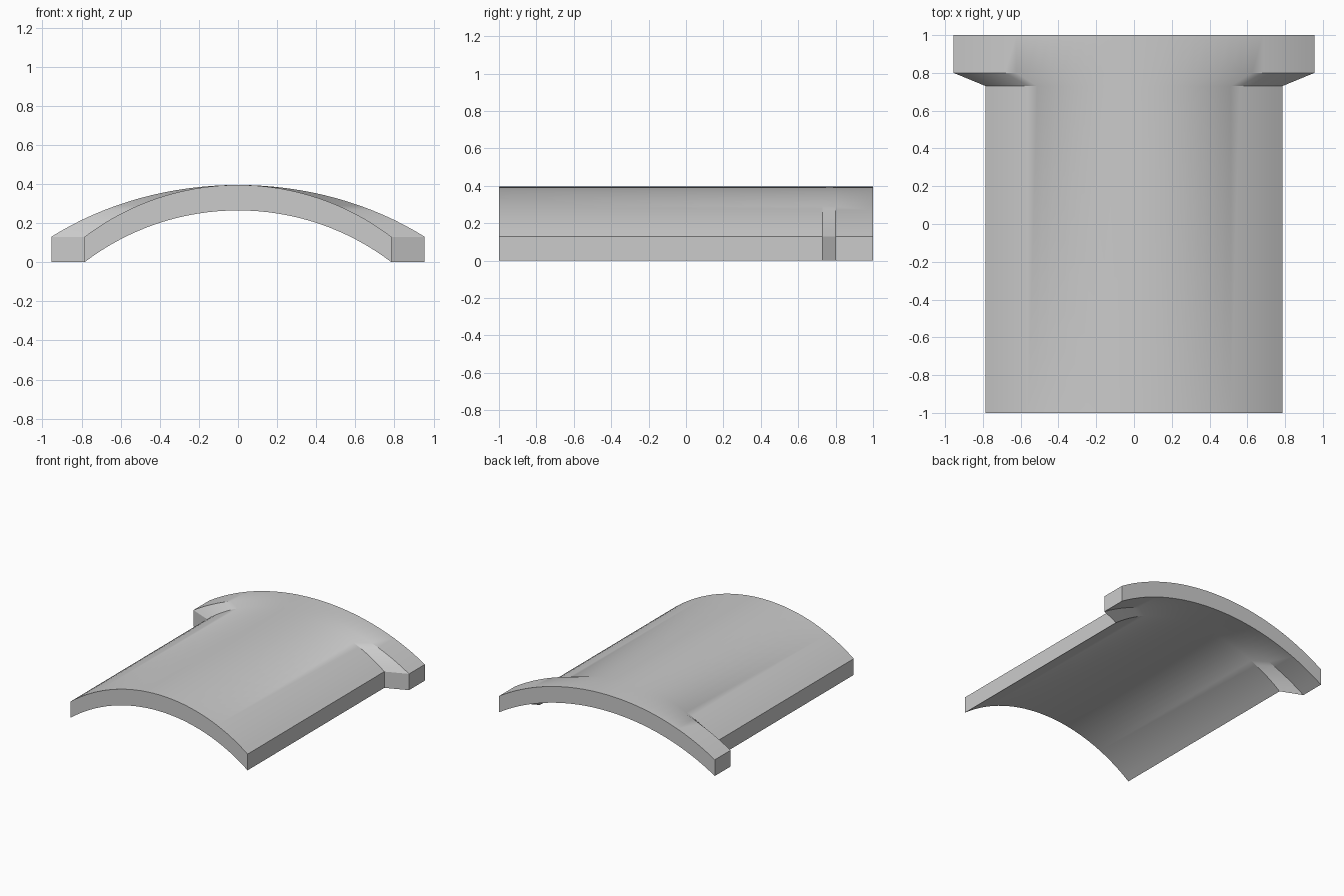
import bpy, bmesh, math

cube = bpy.data.objects.get("Cube")
if cube:
    bpy.data.objects.remove(cube, do_unlink=True)

SEGMENTS = 32
BODY, COLLAR = 0.785, 0.955      # half widths
RISE, THICK = 0.265, 0.13


def section(bm, y, half_width):
    """Closed ring: arched top from left to right, then the underside back."""
    radius = (BODY ** 2 + RISE ** 2) / (2 * RISE)
    sweep = math.asin(BODY / radius)
    arch = []
    for i in range(SEGMENTS + 1):
        a = sweep * (2 * i / SEGMENTS - 1)
        x = radius * math.sin(a) * half_width / BODY
        arch.append((x, RISE - radius * (1 - math.cos(a))))
    top = [bm.verts.new((x, y, z + THICK)) for x, z in arch]
    under = [bm.verts.new((x, y, z)) for x, z in reversed(arch)]
    return top + under


# Arched tile body flaring into a wider collar at the back
bm = bmesh.new()
rings = [section(bm, y, w) for y, w in
         ((-1, BODY), (0.73, BODY), (0.8, COLLAR), (1, COLLAR))]
count = len(rings[0])
for a, b in zip(rings, rings[1:]):
    for i in range(count):
        j = (i + 1) % count
        bm.faces.new((a[i], a[j], b[j], b[i]))

# End walls between the top and underside arches
for ring in (rings[0], rings[-1]):
    for i in range(SEGMENTS):
        bm.faces.new((ring[i], ring[i + 1],
                      ring[count - 2 - i], ring[count - 1 - i]))
bmesh.ops.recalc_face_normals(bm, faces=bm.faces)

mesh = bpy.data.meshes.new("roof_tile")
bm.to_mesh(mesh)
bm.free()
tile = bpy.data.objects.new("roof_tile", mesh)
bpy.context.collection.objects.link(tile)

# Plain grey material
grey = bpy.data.materials.new("plain grey")
grey.use_nodes = True
colour = (0.6, 0.6, 0.6, 1)
grey.diffuse_color = colour
grey.node_tree.nodes["Principled BSDF"].inputs["Base Color"].default_value = colour
mesh.materials.append(grey)

# Smooth arches with crisp rims
bpy.context.view_layer.objects.active = tile
tile.select_set(True)
bpy.ops.object.shade_smooth_by_angle(angle=math.radians(30))
